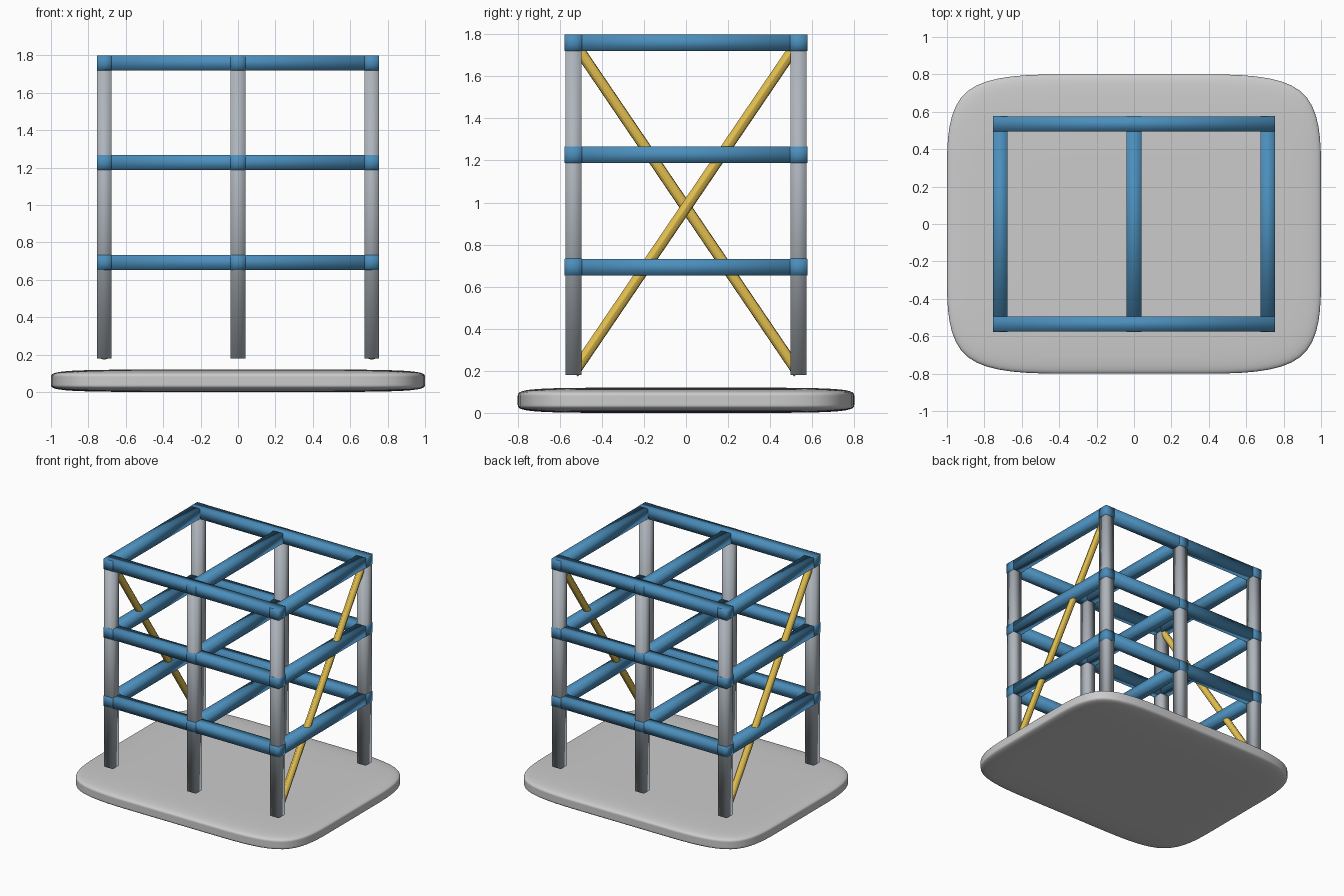
import bpy, bmesh
from mathutils import Vector, Matrix
from math import sqrt, pi

if "Cube" in bpy.data.objects:
    bpy.data.objects.remove(bpy.data.objects["Cube"])

XS = (-0.715, 0.0, 0.715)      # post columns
YS = (-0.535, 0.535)           # front and back rows
LEVELS = (0.693, 1.227, 1.76)  # beam heights


def material(name, color):
    m = bpy.data.materials.new(name)
    m.diffuse_color = color
    m.use_nodes = True
    m.node_tree.nodes["Principled BSDF"].inputs["Base Color"].default_value = m.diffuse_color
    return m


BLUE = material("blue_paint", (0.07, 0.27, 0.50, 1))
YELLOW = material("yellow_paint", (0.78, 0.53, 0.08, 1))
STEEL = material("steel", (0.42, 0.46, 0.50, 1))


def bar(name, a, b, half, mat, sides=4):
    """Smooth-shaded bar from a to b; square when sides is 4."""
    a, b = Vector(a), Vector(b)
    d = b - a
    r = half * sqrt(2) if sides == 4 else half
    bpy.ops.mesh.primitive_cylinder_add(vertices=sides, radius=r, depth=d.length,
                                        end_fill_type='TRIFAN')
    ob = bpy.context.object
    ob.name = name
    if sides == 4:
        ob.data.transform(Matrix.Rotation(pi / 4, 4, 'Z'))
    ob.data.transform(Matrix.Translation((a + b) / 2)
                      @ d.to_track_quat('Z', 'Y').to_matrix().to_4x4())
    ob.data.materials.append(mat)
    if sides == 4:
        bpy.ops.object.shade_smooth()
    else:
        bpy.ops.object.shade_smooth_by_angle()
    return ob


# base: soft rounded slab
bm = bmesh.new()
bmesh.ops.create_cube(bm, size=1)
bmesh.ops.subdivide_edges(bm, edges=bm.edges[:], cuts=2, use_grid_fill=True)
bmesh.ops.scale(bm, vec=(2.0, 1.6, 0.12), verts=bm.verts)
bmesh.ops.translate(bm, vec=(0, 0, 0.06), verts=bm.verts)
for f in bm.faces:
    f.smooth = True
mesh = bpy.data.meshes.new("base_slab")
bm.to_mesh(mesh)
bm.free()
base = bpy.data.objects.new("base_slab", mesh)
bpy.context.collection.objects.link(base)
sub = base.modifiers.new("soft", 'SUBSURF')
sub.levels = sub.render_levels = 3

# posts
for x in XS:
    for y in YS:
        bar("post", (x, y, 0.18), (x, y, 1.78), 0.039, STEEL)

# beams on three levels
for z in LEVELS:
    for y in YS:
        bar("long_beam", (-0.755, y, z), (0.755, y, z), 0.04, BLUE)
    for x in XS:
        bar("cross_beam", (x, -0.578, z), (x, 0.578, z), 0.0393, BLUE)

# one diagonal brace on each end, opposite directions
for s in (-1, 1):
    bar("diagonal_brace", (s * 0.715, -s * 0.535, 0.188), (s * 0.715, s * 0.535, 1.765),
        0.026, YELLOW, sides=12)
